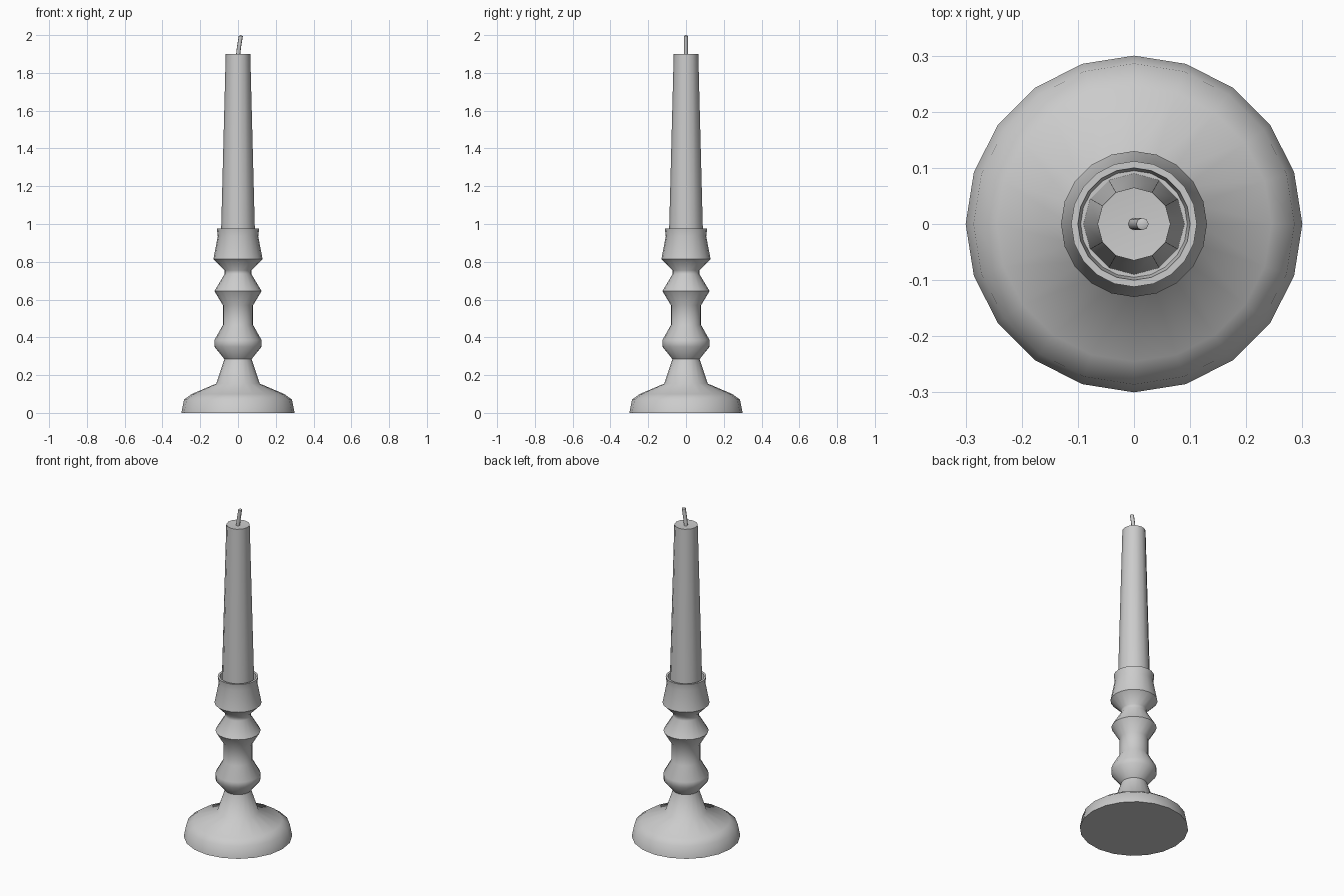
import bpy, bmesh, math
from mathutils import Vector

if "Cube" in bpy.data.objects:
    bpy.data.objects.remove(bpy.data.objects["Cube"])


def loft(name, rings, sides, angle=50):
    """Skin circular rings (x offset, radius, z); close radius-0 ends as fans."""
    bm = bmesh.new()
    loops = []
    for x, r, z in rings:
        if r == 0:
            loops.append([bm.verts.new((x, 0, z))] * sides)
        else:
            loops.append([bm.verts.new((x + r * math.cos(math.tau * i / sides),
                                        r * math.sin(math.tau * i / sides), z))
                          for i in range(sides)])
    for a, b in zip(loops, loops[1:]):
        for i in range(sides):
            j = (i + 1) % sides
            quad = list(dict.fromkeys([a[i], a[j], b[j], b[i]]))
            bm.faces.new(quad)
    bmesh.ops.recalc_face_normals(bm, faces=bm.faces)
    mesh = bpy.data.meshes.new(name)
    bm.to_mesh(mesh)
    bm.free()
    ob = bpy.data.objects.new(name, mesh)
    bpy.context.collection.objects.link(ob)
    bpy.ops.object.select_all(action='DESELECT')
    ob.select_set(True)
    bpy.context.view_layer.objects.active = ob
    bpy.ops.object.shade_smooth_by_angle(angle=math.radians(angle))
    return ob


# Turned holder: wide foot, baluster stem and recessed cup
holder = [(0, 0), (0.30, 0), (0.286, 0.07), (0.245, 0.10), (0.115, 0.155),
          (0.072, 0.285), (0.125, 0.35), (0.125, 0.385), (0.08, 0.465),
          (0.08, 0.57), (0.125, 0.645), (0.071, 0.735), (0.071, 0.755),
          (0.13, 0.815), (0.107, 0.935), (0.112, 0.975), (0.10, 0.975),
          (0.095, 0.94), (0, 0.94)]
loft("candle_holder", [(0, r, z) for r, z in holder], 20)

# Tapered candle
loft("candle", [(0, 0, 0.94), (0, 0.09, 0.94), (0, 0.065, 1.90), (0, 0, 1.895)], 12)

# Slightly leaning wick
loft("wick", [(0, 0, 1.89), (0, 0.011, 1.89), (0.005, 0.011, 1.935),
              (0.015, 0.011, 1.995), (0.015, 0, 2.0)], 8)
